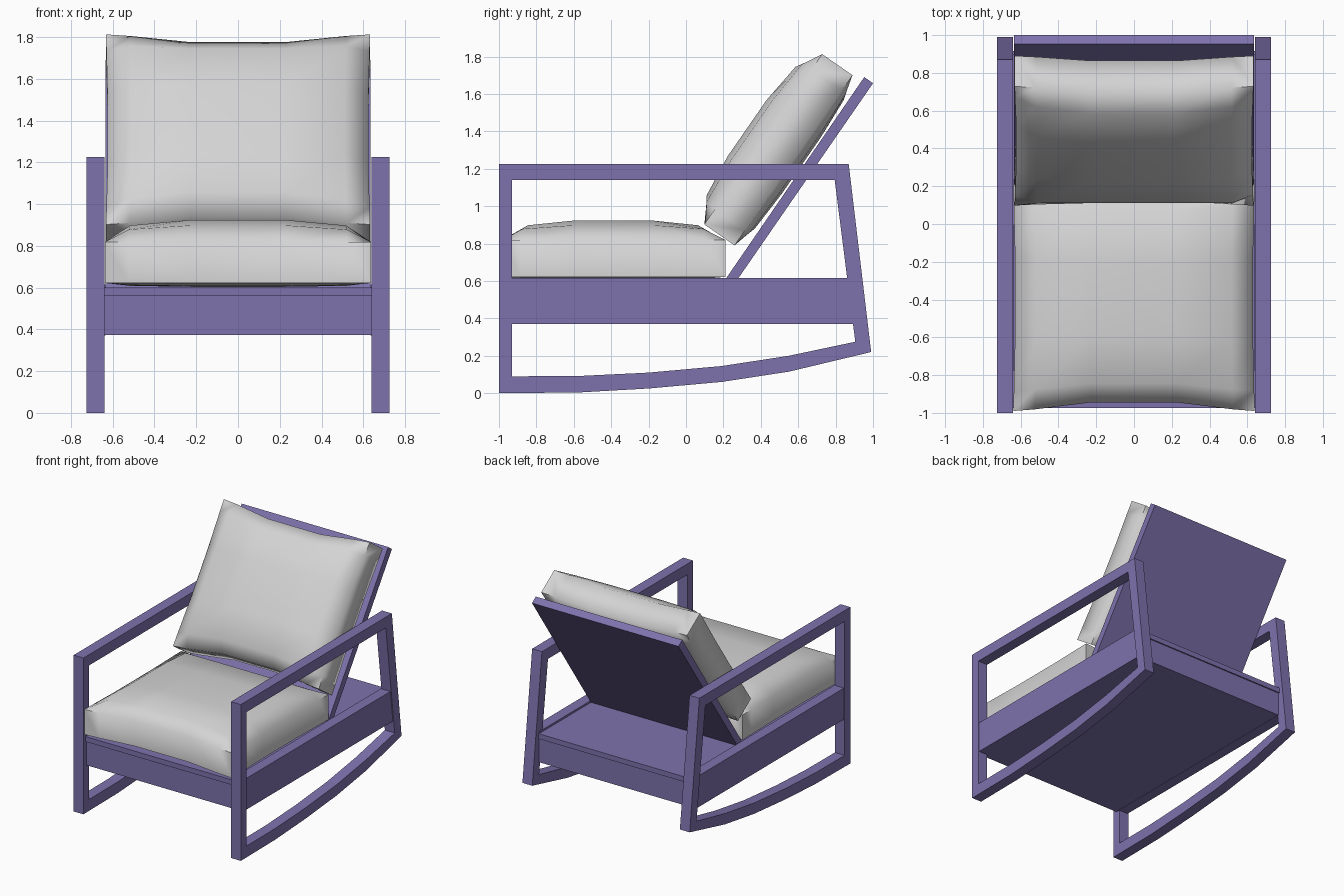
import bpy, bmesh, math
from mathutils import Matrix, Vector

cube = bpy.data.objects.get("Cube")
if cube:
    bpy.data.objects.remove(cube, do_unlink=True)


def material(name, rgb):
    mat = bpy.data.materials.new(name)
    mat.use_nodes = True
    mat.diffuse_color = (*rgb, 1)
    bsdf = next(n for n in mat.node_tree.nodes if n.type == 'BSDF_PRINCIPLED')
    bsdf.inputs["Base Color"].default_value = (*rgb, 1)
    return mat


PURPLE = material("purple wood", (0.21, 0.17, 0.42))
FABRIC = material("light grey fabric", (0.66, 0.66, 0.66))


def finish(name, bm, mat):
    bmesh.ops.recalc_face_normals(bm, faces=bm.faces)
    mesh = bpy.data.meshes.new(name)
    bm.to_mesh(mesh)
    bm.free()
    mesh.materials.append(mat)
    obj = bpy.data.objects.new(name, mesh)
    bpy.context.collection.objects.link(obj)
    return obj


def extrude_x(name, polygons, x0, x1, mat):
    """Extrude flat polygons given in (y, z) from x0 to x1."""
    bm = bmesh.new()
    for poly in polygons:
        bm.faces.new([bm.verts.new((x0, y, z)) for y, z in poly])
    bmesh.ops.remove_doubles(bm, verts=bm.verts, dist=0.0001)
    grown = bmesh.ops.extrude_face_region(bm, geom=bm.faces[:], use_keep_orig=True)
    moved = [g for g in grown["geom"] if isinstance(g, bmesh.types.BMVert)]
    bmesh.ops.translate(bm, verts=moved, vec=(x1 - x0, 0, 0))
    return finish(name, bm, mat)


def rect(y0, y1, z0, z1):
    return [(y0, z0), (y1, z0), (y1, z1), (y0, z1)]


# Side frames: closed loops with a curved rocker along the bottom
outer = [(-1, 0), (-1, 1.225), (0.87, 1.225), (0.99, 0.22),
         (0.55, 0.115), (0.19, 0.06), (-0.2, 0.025), (-0.57, 0.004)]
inner = [(-0.93, 0.09), (-0.93, 1.14), (0.795, 1.14), (0.905, 0.275),
         (0.55, 0.2), (0.19, 0.145), (-0.2, 0.11), (-0.57, 0.092)]
n = len(outer)
loop = [[outer[i], outer[(i + 1) % n], inner[(i + 1) % n], inner[i]] for i in range(n)]
for side, s in (("left", 1), ("right", -1)):
    extrude_x(side + "_rocker_frame", loop, s * 0.64, s * 0.725, PURPLE)
    extrude_x(side + "_seat_rail", [rect(-0.94, 0.9, 0.37, 0.615)],
              s * 0.635, s * 0.718, PURPLE)

# Seat base, platform and leaning back panel
extrude_x("seat_base", [rect(-0.965, 0.905, 0.372, 0.56)], -0.64, 0.64, PURPLE)
extrude_x("seat_platform", [rect(-0.975, 0.915, 0.56, 0.6)], -0.64, 0.64, PURPLE)
extrude_x("back_panel", [[(0.205, 0.6), (0.27, 0.6), (1.0, 1.657), (0.953, 1.69)]],
          -0.635, 0.635, PURPLE)


def cushion(name, half_width, length, bulge, matrix):
    """Pillow with a domed top, a sagging underside and pinched ends."""
    steps = [0, 0.09, 0.32, 0.68, 0.91, 1]
    dome = [0, 0.75, 1, 1, 0.75, 0]
    pinch = [0, 0.2, 1, 1, 0.2, 0]
    last = len(steps) - 1
    bm = bmesh.new()

    def sheet(height):
        rows = []
        for j, v in enumerate(steps):
            row = []
            for i, u in enumerate(steps):
                x = (2 * u - 1) * (half_width - 0.008 * pinch[j])
                y = length * v + 0.045 * pinch[i] * (1 - 2 * v)
                row.append(bm.verts.new((x, y, height(dome[i] * dome[j]))))
            rows.append(row)
        for j in range(last):
            for i in range(last):
                bm.faces.new((rows[j][i], rows[j][i + 1],
                              rows[j + 1][i + 1], rows[j + 1][i]))
        rim = rows[0][:-1] + [r[-1] for r in rows[:-1]]
        return rim + rows[-1][:0:-1] + [r[0] for r in rows[:0:-1]]

    top = sheet(lambda d: 0.197 + 0.105 * d)
    low = sheet(lambda d: -bulge * d)
    for k in range(len(top)):
        m = (k + 1) % len(top)
        bm.faces.new((top[k], top[m], low[m], low[k]))
    bm.transform(matrix)
    obj = finish(name, bm, FABRIC)
    bpy.ops.object.select_all(action='DESELECT')
    obj.select_set(True)
    bpy.context.view_layer.objects.active = obj
    bpy.ops.object.shade_smooth_by_angle(angle=math.radians(75))


# Cushions
cushion("seat_cushion", 0.638, 1.2, 0.018, Matrix.Translation((0, -0.99, 0.622)))
lean = math.atan2(0.91, 0.63)
cushion("back_cushion", 0.632, 1.107, 0.05,
        Matrix.Translation(Vector((0, 0.26, 0.79))) @ Matrix.Rotation(lean, 4, 'X'))
